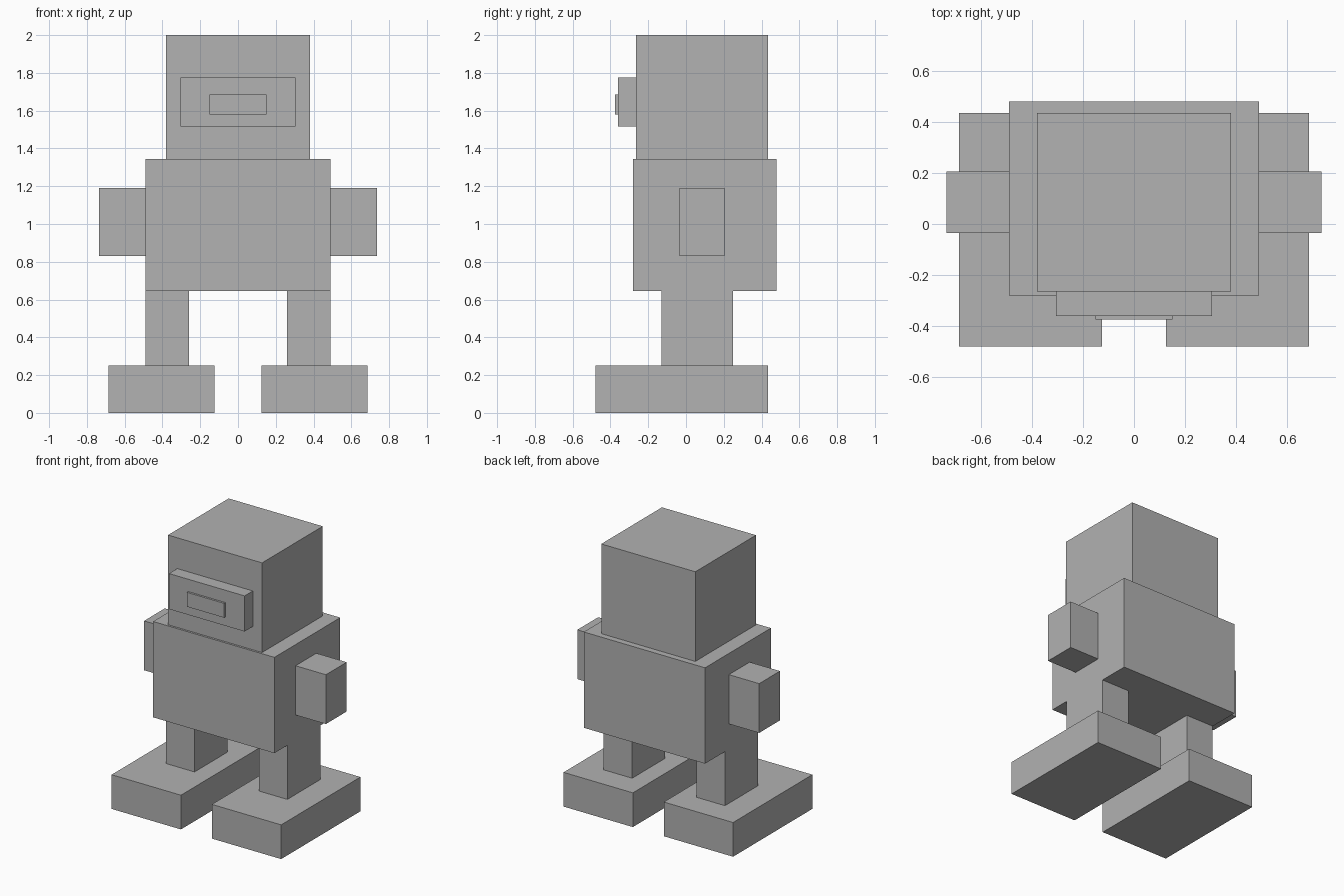
import bpy

cube = bpy.data.objects.get("Cube")
if cube:
    bpy.data.objects.remove(cube, do_unlink=True)

# Single flat grey for the whole model
GREY = (0.445, 0.445, 0.445, 1)
grey = bpy.data.materials.new("plain grey")
grey.use_nodes = True
grey.diffuse_color = GREY
grey.node_tree.nodes["Principled BSDF"].inputs["Base Color"].default_value = GREY


def box(name, x, y, z):
    """Box spanning the given (low, high) ranges."""
    spans = (x, y, z)
    bpy.ops.mesh.primitive_cube_add(size=1, location=[(a + b) / 2 for a, b in spans])
    obj = bpy.context.object
    obj.name = name
    obj.scale = [b - a for a, b in spans]
    bpy.ops.object.transform_apply(location=False, rotation=False, scale=True)
    obj.data.materials.append(grey)
    return obj


def pair(name, x, y, z):
    """Matching boxes on the left (+x) and right (-x)."""
    box("left_" + name, x, y, z)
    box("right_" + name, (-x[1], -x[0]), y, z)


# Torso and head
box("torso", (-0.49, 0.49), (-0.28, 0.48), (0.645, 1.345))
box("head", (-0.38, 0.38), (-0.265, 0.435), (1.345, 2.0))

# Face plate with a raised mouth block
box("face_plate", (-0.305, 0.305), (-0.36, -0.265), (1.515, 1.775))
box("mouth", (-0.15, 0.15), (-0.375, -0.36), (1.58, 1.685))

# Limbs
pair("arm", (0.49, 0.735), (-0.035, 0.205), (0.83, 1.19))
pair("leg", (0.26, 0.49), (-0.13, 0.25), (0.25, 0.645))
pair("foot", (0.125, 0.685), (-0.48, 0.435), (0.0, 0.25))
